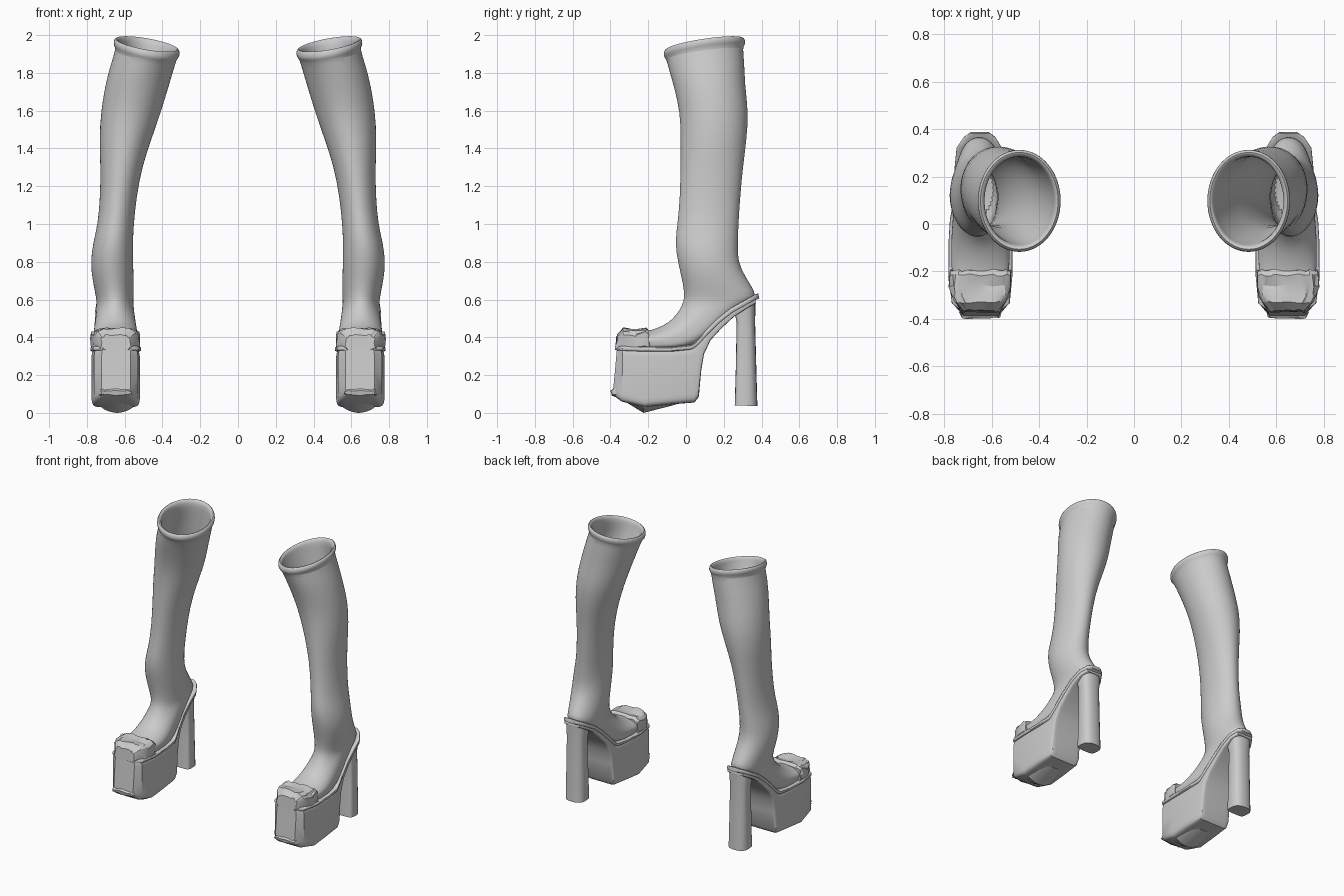
import bpy, bmesh, math, random
from mathutils import Vector

random.seed(4)


def ring(yf, zf, yb, zb, x0, x1, nf=2.0, nb=2.0, inset=0.0, dz=0.0, tilt=0.0, count=32):
    """Cross-section between a front/top point and a back/bottom point (y, z), from x0 to x1."""
    f, b = Vector((0, yf, zf)), Vector((0, yb, zb))
    mid, half = (f + b) / 2, (f - b) / 2
    half *= max(0.0, 1 - inset / max(half.length, 1e-4))
    cx, hw = (x0 + x1) / 2, (x1 - x0) / 2 - inset
    pts = []
    for i in range(count):
        t = 2 * math.pi * i / count
        c, s = math.cos(t), math.sin(t)
        e = 2 / (nf if c >= 0 else nb)
        C = math.copysign(abs(c) ** e, c)
        S = math.copysign(abs(s) ** e, s)
        p = mid + half * C
        pts.append(Vector((cx + hw * S, p.y, p.z + dz + tilt * S)))
    return pts


def loft(name, rings, subsurf=0, jitter=0.0, angle=35):
    """Skin the rings, close both ends and mirror for the other boot."""
    bm = bmesh.new()
    rows = []
    for r in rings:
        row = []
        for p in r:
            j = Vector([random.uniform(-jitter, jitter) for _ in range(3)])
            row.append(bm.verts.new(p + j))
        rows.append(row)
    n = len(rows[0])
    for a, b in zip(rows, rows[1:]):
        for i in range(n):
            k = (i + 1) % n
            bm.faces.new((a[i], a[k], b[k], b[i]))
    bm.faces.new(rows[0])
    bm.faces.new(rows[-1][::-1])
    bmesh.ops.recalc_face_normals(bm, faces=bm.faces[:])
    me = bpy.data.meshes.new(name)
    bm.to_mesh(me)
    bm.free()
    ob = bpy.data.objects.new(name, me)
    bpy.context.collection.objects.link(ob)
    if subsurf:
        m = ob.modifiers.new("smooth", 'SUBSURF')
        m.levels = m.render_levels = subsurf
    m = ob.modifiers.new("pair", 'MIRROR')
    m.use_axis[0] = True
    m.use_mirror_merge = False
    bpy.ops.object.select_all(action='DESELECT')
    bpy.context.view_layer.objects.active = ob
    ob.select_set(True)
    bpy.ops.object.shade_smooth_by_angle(angle=math.radians(angle))
    return ob


# Boot upper: lining, rolled rim, shaft, ankle and foot in one skin
top = (-0.105, 1.905, 0.30, 1.965, 0.322, 0.645)
shaft = [
    (-0.095, 1.83, 0.310, 1.86, 0.332, 0.675),
    (-0.062, 1.72, 0.312, 1.74, 0.366, 0.705),
    (-0.032, 1.59, 0.332, 1.59, 0.408, 0.727),
    (-0.028, 1.45, 0.322, 1.45, 0.458, 0.735),
    (-0.030, 1.30, 0.302, 1.30, 0.508, 0.728),
    (-0.032, 1.15, 0.288, 1.15, 0.536, 0.730),
    (-0.045, 1.00, 0.278, 1.00, 0.552, 0.742),
    (-0.060, 0.90, 0.275, 0.90, 0.556, 0.768),
    (-0.042, 0.79, 0.274, 0.80, 0.555, 0.782),
    (-0.015, 0.68, 0.315, 0.72, 0.552, 0.770),
]
foot = [
    (-0.008, 0.61, 0.365, 0.645, 0.552, 0.755),
    (-0.020, 0.57, 0.372, 0.605, 0.555, 0.748),
    (-0.050, 0.52, 0.285, 0.560, 0.550, 0.750),
    (-0.095, 0.475, 0.180, 0.460, 0.540, 0.758),
    (-0.150, 0.45, 0.080, 0.365, 0.528, 0.768),
    (-0.210, 0.43, -0.030, 0.335, 0.522, 0.772),
    (-0.280, 0.425, -0.200, 0.335, 0.528, 0.768),
    (-0.335, 0.42, -0.310, 0.335, 0.545, 0.745),
    (-0.360, 0.39, -0.350, 0.335, 0.565, 0.725),
]
rim = [(0.018, -0.02), (0.012, 0.012), (-0.004, 0.022), (-0.015, 0.008), (-0.014, -0.02), (0, -0.03)]
rings = [ring(*r, inset=0.022) for r in reversed(shaft)]
rings += [ring(*top, inset=i, dz=d, tilt=0.028) for i, d in rim]
rings += [ring(*r) for r in shaft]
rings += [ring(*r, nb=2 + 0.4 * k) for k, r in enumerate(foot)]
loft("boot_upper", rings, subsurf=1, angle=60)

# Platform block running up through the arch to the heel seat (top point, bottom point)
sole = [
    (-0.365, 0.345, -0.388, 0.095, 0.568, 0.722),
    (-0.335, 0.345, -0.340, 0.060, 0.530, 0.762),
    (-0.220, 0.340, -0.220, 0.030, 0.519, 0.776),
    (-0.080, 0.340, -0.080, 0.045, 0.519, 0.776),
    (0.020, 0.350, 0.045, 0.055, 0.527, 0.770),
    (0.035, 0.355, 0.068, 0.085, 0.530, 0.767),
    (0.050, 0.365, 0.080, 0.220, 0.533, 0.764),
    (0.070, 0.385, 0.095, 0.310, 0.536, 0.762),
    (0.110, 0.430, 0.130, 0.385, 0.545, 0.757),
    (0.170, 0.490, 0.190, 0.450, 0.553, 0.752),
    (0.240, 0.545, 0.255, 0.510, 0.556, 0.750),
    (0.320, 0.590, 0.325, 0.555, 0.562, 0.742),
    (0.365, 0.615, 0.370, 0.580, 0.590, 0.712),
]
loft("platform_sole", [ring(*r, nf=9, nb=9) for r in sole])

# Keel under the ball of the foot
keel = [(-0.375, 0.12, -0.380, 0.095, 0.580, 0.710),
        (-0.225, 0.08, -0.225, 0.000, 0.550, 0.730),
        (-0.050, 0.08, -0.050, 0.045, 0.560, 0.730)]
loft("sole_keel", [ring(*r, nf=6, nb=1.6) for r in keel], angle=20)

# Welt strip following the top of the sole
welt = []
for yt, zt, yb, zb, x0, x1 in sole:
    d = Vector((yb - yt, zb - zt)).normalized() * 0.018
    welt.append(ring(yt - d.x * 0.6, zt - d.y * 0.6, yt + d.x, zt + d.y,
                     x0 - 0.006, x1 + 0.006, nf=5, nb=5))
welt.append(ring(0.382, 0.634, 0.388, 0.606, 0.61, 0.69, nf=4, nb=4))
loft("welt", welt, angle=45)

# Crumpled toe cap
cap = [(-0.195, 0.435, -0.195, 0.335, 0.519, 0.777),
       (-0.215, 0.452, -0.215, 0.335, 0.517, 0.779),
       (-0.260, 0.440, -0.260, 0.335, 0.517, 0.779),
       (-0.300, 0.445, -0.300, 0.335, 0.524, 0.772),
       (-0.330, 0.448, -0.335, 0.335, 0.540, 0.755),
       (-0.365, 0.415, -0.372, 0.335, 0.568, 0.725)]
loft("toe_cap", [ring(*r, nf=3.5, nb=7) for r in cap], jitter=0.006, angle=25)

# Torn lip on the front lower edge of the platform
lip = [(-0.370, 0.135, -0.370, 0.085, 0.560, 0.735),
       (-0.396, 0.118, -0.392, 0.095, 0.568, 0.722)]
loft("front_lip", [ring(*r, nf=5, nb=5) for r in lip], jitter=0.004, angle=25)

# Block heel, flat on its front side
heel = [(0.255, 0.54, 0.368, 0.59, 0.575, 0.725),
        (0.268, 0.48, 0.366, 0.48, 0.585, 0.717),
        (0.264, 0.25, 0.372, 0.25, 0.582, 0.719),
        (0.258, 0.04, 0.378, 0.036, 0.578, 0.721)]
loft("heel", [ring(*r, nf=5, nb=2.4, count=20) for r in heel])
